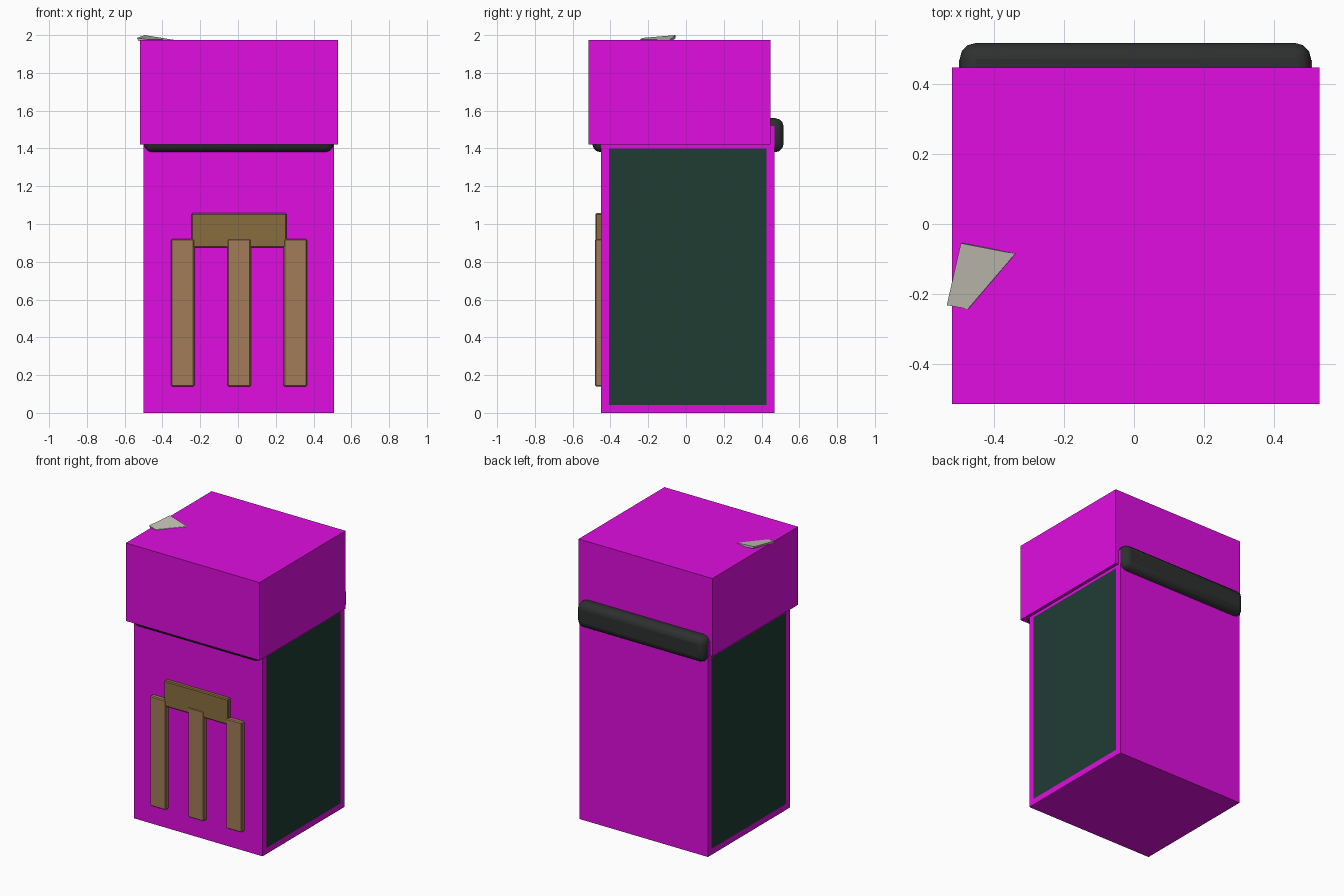
import bpy, bmesh

if "Cube" in bpy.data.objects:
    bpy.data.objects.remove(bpy.data.objects["Cube"])


def material(name, rgb):
    m = bpy.data.materials.new(name)
    m.diffuse_color = (*rgb, 1)
    m.use_nodes = True
    m.node_tree.nodes["Principled BSDF"].inputs["Base Color"].default_value = m.diffuse_color
    return m


magenta = material("magenta", (0.75, 0.004, 0.75))
dark_green = material("dark_green", (0.014, 0.046, 0.034))
black = material("black", (0.027, 0.03, 0.029))
tan = material("tan", (0.36, 0.2, 0.095))
brown = material("brown", (0.25, 0.155, 0.048))
bone = material("bone", (0.55, 0.53, 0.46))


def box(name, x, y, z, mat, bevel=0, segments=1):
    """Box from (min, max) ranges with an optional edge bevel."""
    bpy.ops.mesh.primitive_cube_add(size=1, location=[(r[0] + r[1]) / 2 for r in (x, y, z)])
    ob = bpy.context.object
    ob.name = name
    ob.scale = [r[1] - r[0] for r in (x, y, z)]
    bpy.ops.object.transform_apply(location=True, rotation=False, scale=True)
    ob.data.materials.append(mat)
    if bevel:
        mod = ob.modifiers.new("Bevel", "BEVEL")
        mod.width, mod.segments = bevel, segments
    return ob


# Body, with dark panels inset into the two sides
body = box("body", (-0.5, 0.508), (-0.45, 0.468), (0, 1.52), magenta)
body.data.materials.append(dark_green)
bm = bmesh.new()
bm.from_mesh(body.data)
bm.normal_update()
sides = [f for f in bm.faces if abs(f.normal.x) > 0.9]
bmesh.ops.inset_individual(bm, faces=sides, thickness=0.06)
for f in sides:
    f.material_index = 1
    for v in f.verts:
        if v.co.z > 1:
            v.co.z = 1.4
bm.to_mesh(body.data)
bm.free()

# Lid, and the rounded collar between lid and body
box("lid", (-0.52, 0.53), (-0.515, 0.447), (1.42, 1.973), magenta)
box("collar", (-0.498, 0.506), (-0.496, 0.517), (1.38, 1.56), black, 0.045, 3)
bpy.ops.object.shade_smooth_by_angle()

# Front emblem: crossbar and three upright slats
box("crossbar", (-0.246, 0.258), (-0.479, -0.445), (0.875, 1.057), brown, 0.006)
for i, cx in enumerate((-0.293, 0.006, 0.304)):
    box(f"slat_{i + 1}", (cx - 0.062, cx + 0.062), (-0.482, -0.445), (0.14, 0.92), tan, 0.006)

# Tilted chip poking out of the lid top
bm = bmesh.new()
outline = [(-0.495, -0.055, 2.0), (-0.535, -0.232, 1.985),
           (-0.475, -0.243, 1.976), (-0.34, -0.085, 1.975)]
top = [bm.verts.new(p) for p in outline]
low = [bm.verts.new((x + 0.008, y, z - 0.016)) for x, y, z in outline]
bm.faces.new(top)
bm.faces.new(low[::-1])
for i in range(4):
    j = (i + 1) % 4
    bm.faces.new((top[i], low[i], low[j], top[j]))
bmesh.ops.recalc_face_normals(bm, faces=bm.faces)
mesh = bpy.data.meshes.new("lid_chip")
bm.to_mesh(mesh)
bm.free()
mesh.materials.append(bone)
bpy.context.collection.objects.link(bpy.data.objects.new("lid_chip", mesh))
